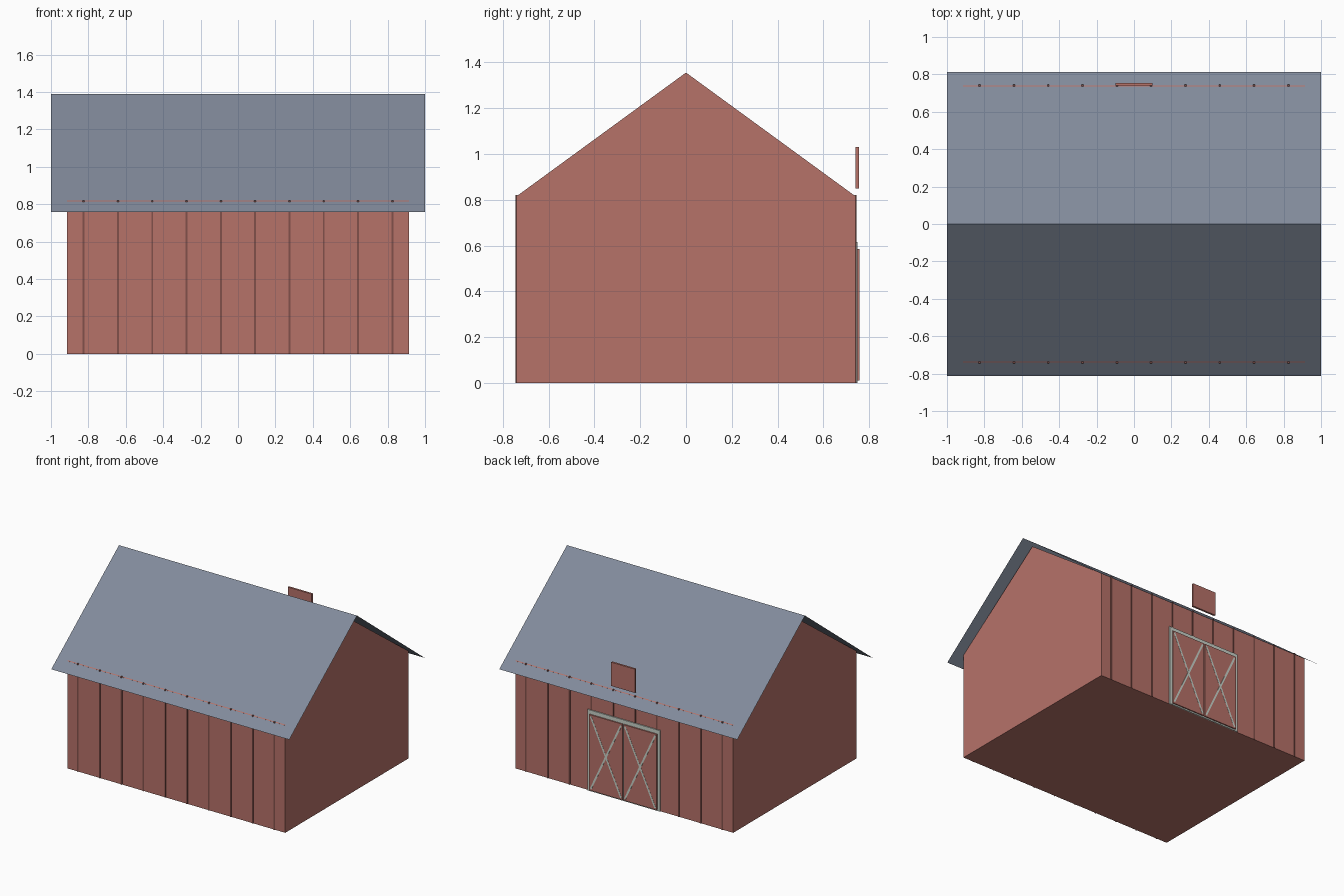
import bpy
import math
from mathutils import Matrix

cube = bpy.data.objects.get("Cube")
if cube:
    bpy.data.objects.remove(cube, do_unlink=True)


def material(name, rgb):
    m = bpy.data.materials.new(name)
    m.use_nodes = True
    m.diffuse_color = (*rgb, 1)
    m.node_tree.nodes["Principled BSDF"].inputs["Base Color"].default_value = (*rgb, 1)
    return m


RED = material("barn red", (0.468, 0.168, 0.141))
DARK = material("batten brown", (0.22, 0.08, 0.068))
SLATE = material("roof slate", (0.223, 0.258, 0.328))
TRIM = material("pale trim", (0.58, 0.64, 0.58))


def mesh_object(name, verts, faces, mat):
    me = bpy.data.meshes.new(name)
    me.from_pydata(verts, [], faces)
    me.materials.append(mat)
    ob = bpy.data.objects.new(name, me)
    bpy.context.collection.objects.link(ob)
    return ob


def box(name, x, y, z, mat):
    """Box from (low, high) ranges on each axis."""
    verts = [(a, b, c) for a in x for b in y for c in z]
    faces = [(0, 1, 3, 2), (4, 6, 7, 5), (0, 4, 5, 1),
             (2, 3, 7, 6), (0, 2, 6, 4), (1, 5, 7, 3)]
    return mesh_object(name, verts, faces, mat)


# Walls: gable profile extruded along x
HALF_X, HALF_Y = 0.915, 0.74
gable = [(-HALF_Y, 0), (HALF_Y, 0), (HALF_Y, 0.815), (0, 1.355), (-HALF_Y, 0.815)]
n = len(gable)
verts = [(x, y, z) for x in (-HALF_X, HALF_X) for y, z in gable]
faces = [tuple(reversed(range(n))), tuple(range(n, 2 * n))]
faces += [(i, (i + 1) % n, (i + 1) % n + n, i + n) for i in range(n)]
mesh_object("barn_walls", verts, faces, RED)

# Roof: two thin sheets meeting at the ridge
section = [(-0.813, 0.758), (0, 1.39), (0.813, 0.758)]
verts = [(x, y, z) for x in (-1, 1) for y, z in section]
mesh_object("roof_sheets", verts, [(0, 3, 4, 1), (1, 4, 5, 2)], SLATE)

# Battens on both long walls
for side, label in ((-1, "front"), (1, "back")):
    for i in range(10):
        x = (i - 4.5) * 0.1835
        ys = sorted((side * (HALF_Y - 0.005), side * (HALF_Y + 0.005)))
        box(f"{label}_batten_{i + 1}", (x - 0.005, x + 0.005), ys, (0, 0.82), DARK)

# Back double door: backing frame, two leaves and cross braces
box("door_frame", (-0.305, 0.305), (HALF_Y, 0.748), (0, 0.615), TRIM)
Z0, Z1, FACE = 0.01, 0.585, 0.757
for side, label in ((-1, "right"), (1, "left")):
    xs = sorted((side * 0.004, side * 0.283))
    box(f"{label}_door_leaf", xs, (0.748, FACE), (Z0, Z1), RED)
    w, h = 0.255, Z1 - Z0 - 0.025
    length, angle = math.hypot(w, h), math.atan2(h, w)
    for k in (-1, 1):
        brace = box(f"{label}_door_brace_{'up' if k > 0 else 'down'}",
                    (-length / 2, length / 2), (-0.001, 0.001), (-0.007, 0.007), TRIM)
        brace.data.transform(
            Matrix.Translation((sum(xs) / 2, FACE, (Z0 + Z1) / 2))
            @ Matrix.Rotation(k * angle, 4, "Y"))

# Loft hatch panel above the door
box("loft_hatch", (-0.1, 0.1), (0.74, 0.755), (0.85, 1.03), RED)
